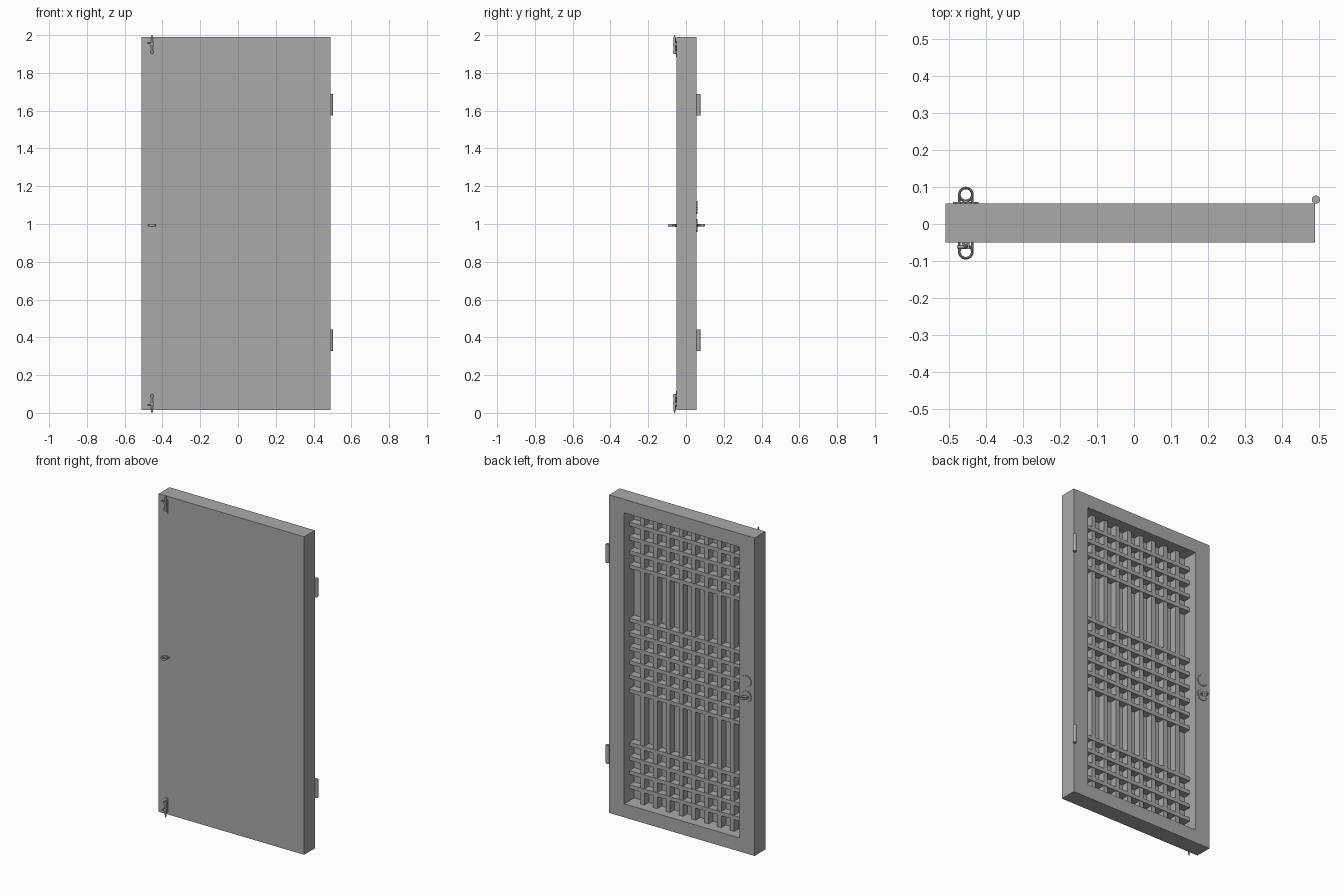
import bpy, bmesh, math
from mathutils import Vector, Matrix

old = bpy.data.objects.get("Cube")
if old:
    bpy.data.objects.remove(old, do_unlink=True)

grey = bpy.data.materials.new("plain grey")
grey.use_nodes = True
GREY = (0.4, 0.4, 0.4, 1)
grey.diffuse_color = GREY
grey.node_tree.nodes["Principled BSDF"].inputs["Base Color"].default_value = GREY


def finish(name, bm, smooth=False):
    bmesh.ops.recalc_face_normals(bm, faces=bm.faces)
    mesh = bpy.data.meshes.new(name)
    bm.to_mesh(mesh)
    bm.free()
    mesh.materials.append(grey)
    obj = bpy.data.objects.new(name, mesh)
    bpy.context.collection.objects.link(obj)
    if smooth:
        bpy.ops.object.select_all(action='DESELECT')
        obj.select_set(True)
        bpy.context.view_layer.objects.active = obj
        bpy.ops.object.shade_smooth_by_angle()
    return obj


def add_box(bm, x0, x1, y0, y1, z0, z1):
    lo, hi = Vector((x0, y0, z0)), Vector((x1, y1, z1))
    size = Matrix.Diagonal((hi - lo).to_4d())
    size[3][3] = 1
    bmesh.ops.create_cube(bm, size=1, matrix=Matrix.Translation((lo + hi) / 2) @ size)


def add_rod(bm, start, end, radius, tip=None, sides=16):
    a, b = Vector(start), Vector(end)
    turn = (b - a).to_track_quat('Z', 'Y').to_matrix().to_4x4()
    bmesh.ops.create_cone(bm, cap_ends=True, segments=sides, radius1=radius,
                          radius2=radius if tip is None else tip, depth=(b - a).length,
                          matrix=Matrix.Translation((a + b) / 2) @ turn)


# Main dimensions
L, R, FRONT, BACK, BOTTOM, TOP = -0.51, 0.49, -0.05, 0.055, 0.015, 1.99
IL, IR, IB, IT = L + 0.104, R - 0.104, BOTTOM + 0.084, TOP - 0.084
MID = (BOTTOM + TOP) / 2
PANEL = FRONT + 0.008

# Door leaf: a block whose back face is inset and sunk to form frame and panel
bm = bmesh.new()
add_box(bm, L, R, FRONT, BACK, BOTTOM, TOP)
back = max(bm.faces, key=lambda f: f.calc_center_median().y)
bmesh.ops.inset_individual(bm, faces=[back], thickness=0.1)
for v in back.verts:
    v.co.x = IL if v.co.x < 0 else IR
    v.co.z = IB if v.co.z < MID else IT
floor = bmesh.ops.extrude_discrete_faces(bm, faces=[back])["faces"][0]
for v in floor.verts:
    v.co.y = PANEL
finish("door_leaf", bm)

# Lattice bars
bm = bmesh.new()
step = (IR - IL) / 9
for i in range(1, 9):
    x = IL + i * step
    add_box(bm, x - 0.014, x + 0.014, PANEL, 0.002, IB, IT)
finish("lattice_uprights", bm)

bm = bmesh.new()
rows = [(i - 2.5) * step for i in range(6)]
for i in range(1, 5):
    rows += [IT - MID - i * step, MID - IT + i * step]
for dz in rows:
    add_box(bm, IL, IR, PANEL, 0.005, MID + dz - 0.012, MID + dz + 0.012)
finish("lattice_rails", bm)

# Hinge barrels
for name, z in (("upper_hinge", 1.575), ("lower_hinge", 0.328)):
    bm = bmesh.new()
    add_rod(bm, (0.492, 0.066, z), (0.492, 0.066, z + 0.114), 0.011, sides=24)
    finish(name, bm, True)

# Surface bolts, mirrored about the middle of the height
HX = -0.455
for name, s in (("upper_bolt", 1), ("lower_bolt", -1)):
    bm = bmesh.new()
    add_box(bm, HX - 0.01, HX + 0.01, -0.054, FRONT, 0.885, 0.97)
    add_rod(bm, (HX, -0.06, 0.9), (HX, -0.06, 0.985), 0.006)
    add_rod(bm, (HX, -0.06, 0.985), (HX, -0.06, 1), 0.006, 0.002)
    add_rod(bm, (HX, -0.062, 0.96), (HX - 0.024, -0.062, 0.96), 0.004)
    for z in (0.905, 0.945):
        add_box(bm, HX - 0.01, HX + 0.01, -0.068, FRONT, z, z + 0.012)
    for v in bm.verts:
        v.co.z = 1 + s * v.co.z
    finish(name, bm, True)


# Ring pulls: a swept ring lying flat on a short staple
def ring_pull(name, side, face):
    bm = bmesh.new()
    n, m = 32, 10
    centre = Vector((HX, face + side * 0.025, 0.993))
    loops = []
    for i in range(n):
        a = math.tau * i / n
        out = Vector((math.cos(a), math.sin(a), 0))
        loops.append([bm.verts.new(centre + out * (0.0175 + 0.0035 * math.cos(math.tau * j / m))
                      + Vector((0, 0, 0.006 * math.sin(math.tau * j / m)))) for j in range(m)])
    for i in range(n):
        p, q = loops[i], loops[(i + 1) % n]
        for j in range(m):
            k = (j + 1) % m
            bm.faces.new((p[j], q[j], q[k], p[k]))
    for dx in (-0.018, 0.018):
        add_rod(bm, (HX + dx, face, 0.993), (HX + dx, face + side * 0.025, 0.993), 0.0035, sides=10)
    add_rod(bm, (HX, face, 0.993), (HX, face + side * 0.009, 0.993), 0.008)
    finish(name, bm, True)


ring_pull("front_ring_pull", -1, FRONT)
ring_pull("back_ring_pull", 1, BACK)

# Scalloped backing plates on the back
for name, z in (("handle_plate", 0.993), ("lock_plate", 1.088)):
    bm = bmesh.new()
    rim = []
    for i in range(72):
        a = math.tau * i / 72
        r = 0.030 + 0.006 * abs(math.sin(6 * a))
        rim.append(bm.verts.new((HX + r * math.cos(a), BACK, z + r * math.sin(a))))
    base = bm.faces.new(rim)
    ext = bmesh.ops.extrude_face_region(bm, geom=[base])["geom"]
    for v in ext:
        if isinstance(v, bmesh.types.BMVert):
            v.co.y += 0.005
    finish(name, bm)
